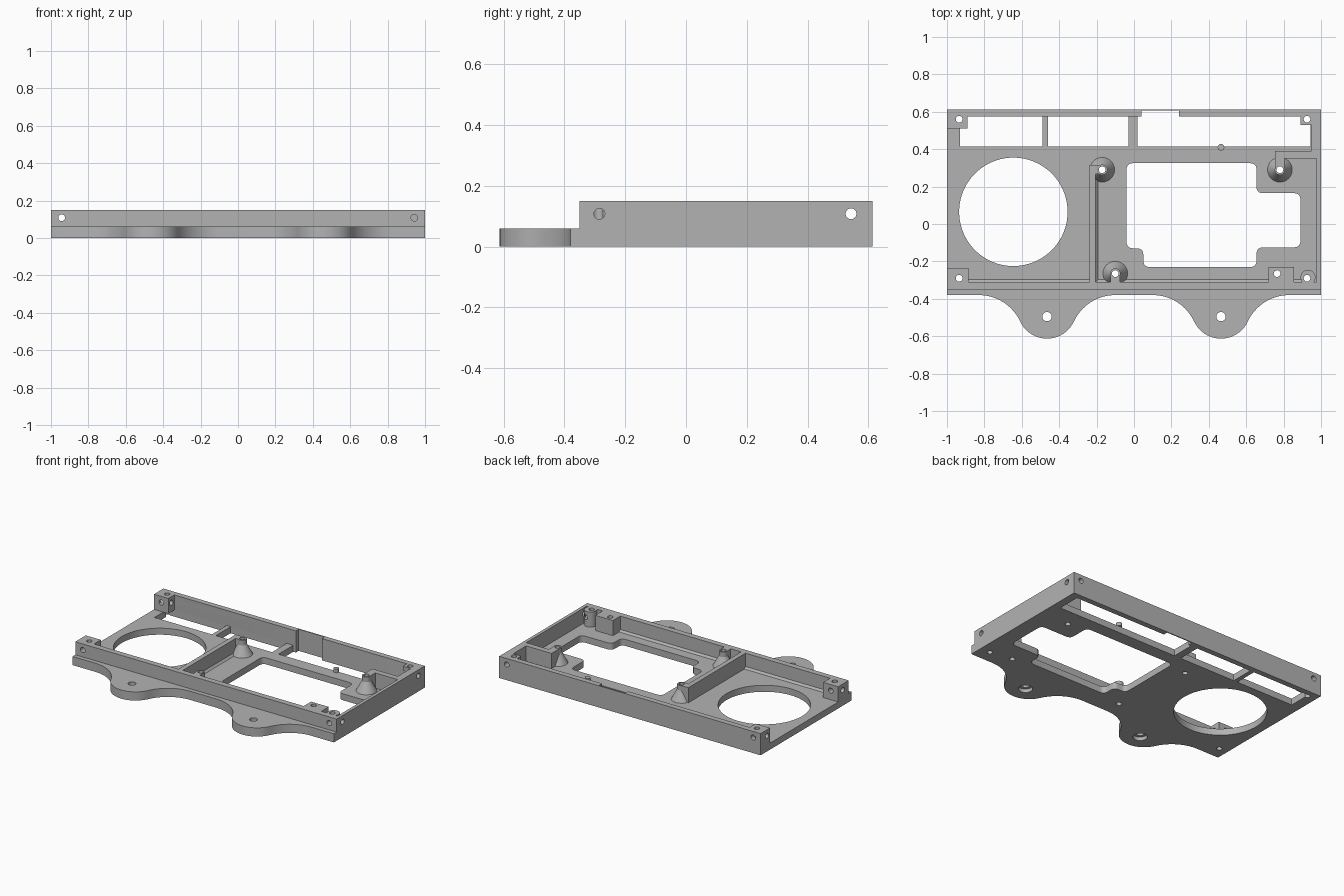
import bpy, bmesh, math
from mathutils import Vector

cube = bpy.data.objects.get("Cube")
if cube:
    bpy.data.objects.remove(cube, do_unlink=True)

grey = bpy.data.materials.new("plain_grey")
grey.use_nodes = True
colour = (0.45, 0.45, 0.45, 1)
grey.diffuse_color = colour
grey.node_tree.nodes["Principled BSDF"].inputs["Base Color"].default_value = colour

FLOOR, FLANGE, TOP = 0.045, 0.06, 0.15
parts = []


def prism(name, points, vec, store=parts):
    """Extrude a flat 3D outline along vec."""
    bm = bmesh.new()
    face = bm.faces.new([bm.verts.new(p) for p in points])
    ext = bmesh.ops.extrude_face_region(bm, geom=[face])
    verts = [v for v in ext["geom"] if isinstance(v, bmesh.types.BMVert)]
    bmesh.ops.translate(bm, verts=verts, vec=Vector(vec))
    bmesh.ops.recalc_face_normals(bm, faces=bm.faces)
    return finish(name, bm, store)


def finish(name, bm, store):
    mesh = bpy.data.meshes.new(name)
    bm.to_mesh(mesh)
    bm.free()
    mesh.materials.append(grey)
    obj = bpy.data.objects.new(name, mesh)
    bpy.context.scene.collection.objects.link(obj)
    store.append(obj)
    return obj


def plate(name, outline, z0, z1, store=parts):
    return prism(name, [(x, y, z0) for x, y in outline], (0, 0, z1 - z0), store)


def box(name, x0, x1, y0, y1, z0=FLOOR, z1=TOP, store=parts):
    return plate(name, [(x0, y0), (x1, y0), (x1, y1), (x0, y1)], z0, z1, store)


def arc(cx, cy, r, a0, a1, n=16):
    angles = [math.radians(a0 + (a1 - a0) * i / n) for i in range(n + 1)]
    return [(cx + r * math.cos(a), cy + r * math.sin(a)) for a in angles]


def disc(name, x, y, r, z0, z1, store=parts, n=32):
    return plate(name, arc(x, y, r, 0, 360, n)[:-1], z0, z1, store)


def rounded(points, r, n=5):
    """Round every corner of an outline with a quadratic curve."""
    out = []
    pts = [Vector(p) for p in points]
    for i, p in enumerate(pts):
        a = p + (pts[i - 1] - p).normalized() * r
        b = p + (pts[(i + 1) % len(pts)] - p).normalized() * r
        for k in range(n + 1):
            t = k / n
            out.append(tuple(a * (1 - t) ** 2 + p * 2 * t * (1 - t) + b * t * t))
    return out


# Front flange with two rounded mounting tabs
edge = [(-1, -0.31), (-1, -0.38)]
for cx in (-0.465, 0.465):
    edge += arc(cx - 0.365, -0.624, 0.244, 90, 24.8)
    edge += arc(cx, -0.455, 0.158, 204.8, 335.2, 24)[1:-1]
    edge += arc(cx + 0.365, -0.624, 0.244, 155.2, 90)
edge += [(1, -0.38), (1, -0.31)]
plate("front_flange", edge, 0, FLANGE)

# Floor with fan opening, stepped window and rear slots
floor = box("floor_plate", -1, 1, -0.31, 0.613, 0, FLOOR)
openings = []
disc("fan_opening", -0.645, 0.065, 0.29, -0.1, 0.1, openings, 80)
window = [(-0.04, 0.325), (0.655, 0.325), (0.655, 0.165), (0.89, 0.165), (0.89, -0.125),
          (0.655, -0.125), (0.655, -0.23), (0.05, -0.23), (0.05, -0.13), (-0.04, -0.13)]
plate("window_opening", rounded(window, 0.035), -0.1, 0.1, openings)
for x0, x1 in ((-0.93, -0.49), (-0.46, -0.03), (0.02, 0.945)):
    box("slot_opening", x0, x1, 0.415, 0.575, -0.1, 0.1, openings)

# Outer walls
box("front_wall", -1, 1, -0.35, -0.31, FLANGE)
box("back_wall", -1, 1, 0.575, 0.613)
box("left_wall", 0.977, 1, -0.31, 0.575)
box("left_wall_thick_section", 0.95, 1, 0.35, 0.575)

# Corner and screw blocks
box("front_right_block", -1, -0.885, -0.31, -0.235)
box("back_right_block", -1, -0.89, 0.51, 0.575)
box("back_left_block", 0.89, 1, 0.53, 0.575)
box("front_screw_block", 0.72, 0.855, -0.31, -0.23)
disc("front_left_post", 0.93, -0.285, 0.04, FLOOR, TOP)
disc("locating_pin", 0.465, 0.41, 0.018, FLOOR, 0.07, n=16)

# Inner walls and the arms that join them to the bosses
box("divider_wall", -0.238, -0.205, -0.31, 0.315)
box("divider_arm", -0.205, -0.17, 0.268, 0.315)
box("front_boss_arm", -0.125, -0.075, -0.31, -0.265)
box("corner_wall", 0.755, 0.95, 0.35, 0.39)
box("corner_boss_arm", 0.755, 0.805, 0.29, 0.35)

# Small fillets where the walls meet the floor
f = 0.013
prism("front_wall_fillet", [(-0.885, -0.31, FLOOR), (-0.885, -0.31 + f, FLOOR),
                            (-0.885, -0.31, FLOOR + f)], (1.8, 0, 0))
prism("divider_fillet", [(-0.205, -0.31, FLOOR), (-0.205 + f, -0.31, FLOOR),
                         (-0.205, -0.31, FLOOR + f)], (0, 0.6, 0))

# Conical bosses
bosses = [(-0.17, 0.29), (0.78, 0.29), (-0.1, -0.265)]
for x, y in bosses:
    bm = bmesh.new()
    bmesh.ops.create_cone(bm, cap_ends=True, segments=32, radius1=0.066, radius2=0.028, depth=0.07)
    bmesh.ops.translate(bm, verts=bm.verts, vec=(x, y, FLOOR + 0.035))
    finish("boss_cone", bm, parts)
    disc("boss_neck", x, y, 0.028, FLOOR + 0.06, TOP)

# Screw holes: vertical, then through the side and end walls
holes = []
corners = [(-0.935, 0.56), (0.925, 0.56), (-0.935, -0.29), (0.925, -0.29)]
for x, y in bosses + corners + [(0.765, -0.265)]:
    disc("screw_hole", x, y, 0.018, -0.1, 0.3, holes, 20)
for x in (-0.465, 0.465):
    disc("tab_hole", x, -0.495, 0.025, -0.1, 0.3, holes, 24)
    disc("tab_counterbore", x, -0.495, 0.045, -0.1, 0.025, holes, 24)
ring = arc(0, 0.108, 0.018, 0, 360, 20)[:-1]
for x0, y in ((-1.1, -0.285), (-1.1, 0.543), (0.88, 0.543), (0.92, -0.285)):
    prism("side_hole", [(x0, y + a, z) for a, z in ring], (0.24, 0, 0), holes)
for x in (-0.943, 0.943):
    for y0 in (-0.42, 0.48):
        prism("end_hole", [(x + a, y0, z) for a, z in ring], (0, 0.2, 0), holes)
box("wall_recess", 0.04, 0.24, 0.5, 0.606, -0.1, 0.3, holes)


def bounds(obj):
    cs = [v.co for v in obj.data.vertices]
    return [(min(c[i] for c in cs), max(c[i] for c in cs)) for i in range(3)]


def touches(a, b):
    return all(p[0] < q[1] and q[0] < p[1] for p, q in zip(bounds(a), bounds(b)))


# Cut the openings, bake the result and remove the cutters
for obj in parts:
    for cutter in holes + (openings if obj is floor else []):
        if touches(obj, cutter):
            mod = obj.modifiers.new("cut", "BOOLEAN")
            mod.operation = "DIFFERENCE"
            mod.solver = "EXACT"
            mod.object = cutter
bpy.context.view_layer.update()
graph = bpy.context.evaluated_depsgraph_get()
baked = [bpy.data.meshes.new_from_object(o.evaluated_get(graph)) for o in parts]
for obj, mesh in zip(parts, baked):
    obj.modifiers.clear()
    obj.data = mesh
for cutter in holes + openings:
    bpy.data.objects.remove(cutter, do_unlink=True)

bpy.ops.object.select_all(action="DESELECT")
for obj in parts:
    obj.select_set(True)
bpy.context.view_layer.objects.active = parts[0]
bpy.ops.object.shade_smooth_by_angle(angle=math.radians(30))
